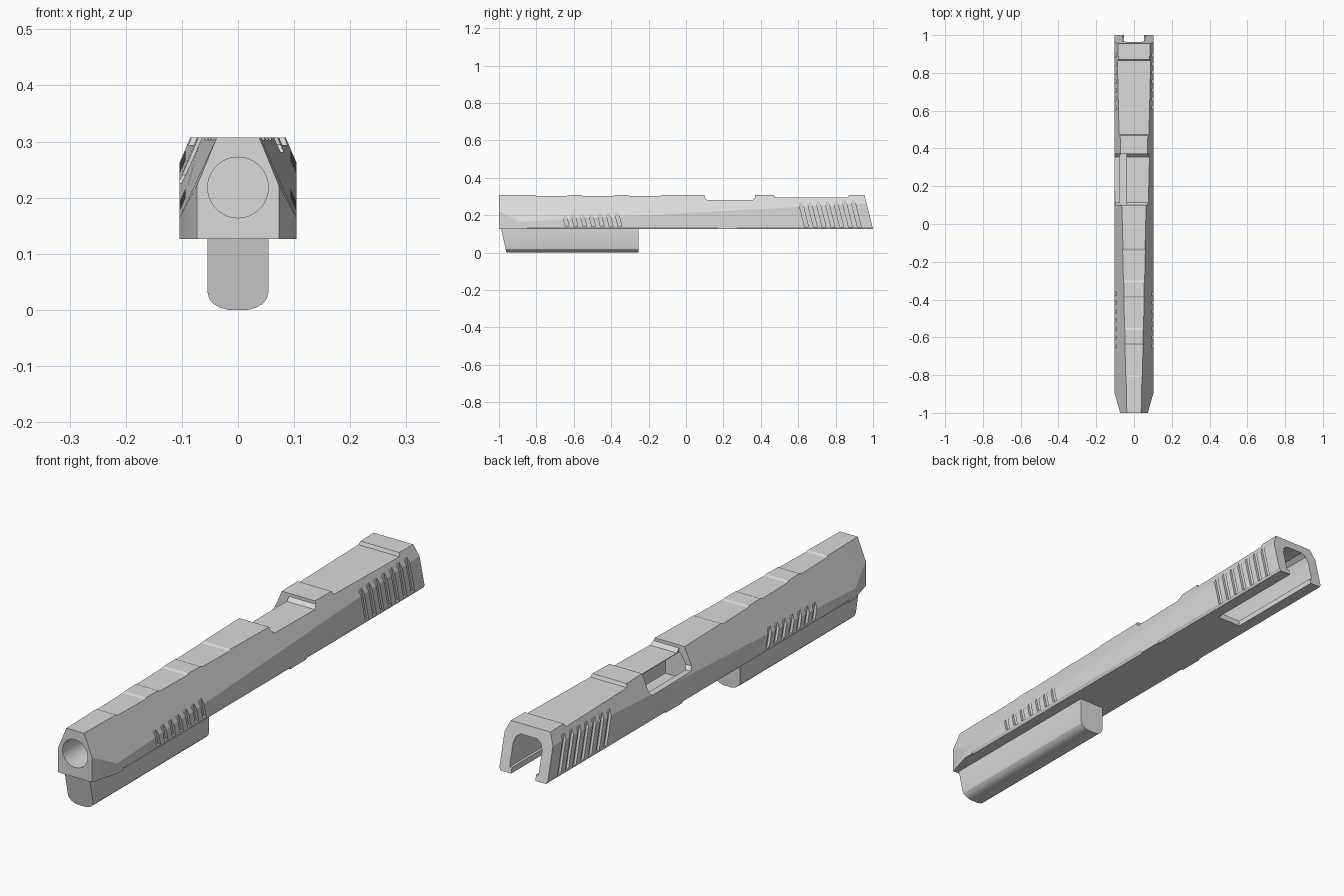
import bpy, bmesh, math
from mathutils import Vector

cube = bpy.data.objects.get("Cube")
if cube:
    bpy.data.objects.remove(cube, do_unlink=True)

grey = bpy.data.materials.new("satin_grey")
grey.use_nodes = True
COLOR = (0.7, 0.7, 0.7, 1)
grey.diffuse_color = COLOR
grey.node_tree.nodes["Principled BSDF"].inputs["Base Color"].default_value = COLOR


def loft(name, rings):
    """Closed solid through rings that share a point count."""
    bm = bmesh.new()
    loops = [[bm.verts.new(p) for p in ring] for ring in rings]
    n = len(loops[0])
    for a, b in zip(loops, loops[1:]):
        for i in range(n):
            j = (i + 1) % n
            bm.faces.new((a[i], a[j], b[j], b[i]))
    bm.faces.new(loops[0])
    bm.faces.new(loops[-1])
    bmesh.ops.recalc_face_normals(bm, faces=bm.faces)
    mesh = bpy.data.meshes.new(name)
    bm.to_mesh(mesh)
    bm.free()
    mesh.materials.append(grey)
    obj = bpy.data.objects.new(name, mesh)
    bpy.context.collection.objects.link(obj)
    return obj


def along_y(name, profile, y0, y1):
    return loft(name, [[(x, y, z) for x, z in profile] for y in (y0, y1)])


def along_x(name, profile, x0, x1):
    return loft(name, [[(x, y, z) for y, z in profile] for x in (x0, x1)])


def mirrored(half):
    return half + [(-x, z) for x, z in reversed(half)]


def carve(target, cutter):
    cutter.hide_render = True
    mod = target.modifiers.new("carve", 'BOOLEAN')
    mod.operation = 'DIFFERENCE'
    mod.solver = 'EXACT'
    mod.object = cutter
    bpy.context.view_layer.objects.active = target
    bpy.ops.object.modifier_apply(modifier=mod.name)
    bpy.data.objects.remove(cutter, do_unlink=True)


BASE, TOP = 0.126, 0.307


def section(y, side, shoulder, crown, slant=0.0):
    half = [(side, BASE), (side, shoulder), (crown, TOP)]
    return [(x, y - slant * (z - BASE), z) for x, z in mirrored(half)]


# Main body: tapered nose, chamfered shoulders, raked rear
body = loft("upper_body", [
    section(-1, 0.073, 0.222, 0.038),
    section(-0.89, 0.104, 0.165, 0.040),
    section(1, 0.104, 0.263, 0.085, slant=0.25),
])

# Shallow panels along the front top
for y0 in (-0.81, -0.56, -0.31):
    y1 = y0 + 0.18
    carve(body, along_x("panel_cutter", [
        (y0 - 0.01, 0.311), (y0 + 0.01, 0.303), (y1 - 0.01, 0.303), (y1 + 0.01, 0.311)], -0.2, 0.2))

# Recessed rear top panel
carve(body, along_x("recess_cutter", [
    (0.46, 0.33), (0.475, 0.294), (0.865, 0.294), (0.88, 0.33)], -0.2, 0.2))


# Side opening, cut deeper on the right
def opening(floor, x0, x1):
    carve(body, along_x("opening_cutter", [
        (0.1, 0.35), (0.1, floor + 0.014), (0.114, floor), (0.356, floor),
        (0.37, floor + 0.014), (0.37, 0.35)], x0, x1))


opening(0.281, -0.2, 0.2)
opening(0.226, -0.2, -0.04)

# Hollow under the opening
carve(body, along_y("chamber_cutter", [
    (-0.088, 0.142), (0.068, 0.142), (0.068, 0.25), (0.05, 0.278),
    (-0.045, 0.278), (-0.088, 0.21)], 0.03, 0.38))

# Rear channel with inward lips, open below and behind
carve(body, along_y("channel_cutter", mirrored([
    (0.062, 0.148), (0.062, 0.235), (0.054, 0.258), (0.036, 0.271)]), 0.3, 1.1))
carve(body, along_y("channel_slot_cutter", mirrored([
    (0.052, 0.1), (0.052, 0.16)]), 0.57, 1.1))

# Round hole in the nose
ring = [(0.054 * math.cos(math.tau * i / 48), 0.218 + 0.054 * math.sin(math.tau * i / 48))
        for i in range(48)]
carve(body, along_y("hole_cutter", ring, -1.1, -0.88))

# Mirrored side details: grip grooves and lower edge bevels
for s in (-1, 1):
    for start, low in ((-0.645, 0.14), (0.635, 0.136)):
        for i in range(7):
            y = start + i * 0.047
            lean = 0.25 * (0.32 - low)
            carve(body, along_x("groove_cutter", [
                (y, low), (y + 0.02, low),
                (y + 0.02 - lean, 0.32), (y - lean, 0.32)], s * 0.094, s * 0.15))
    for y0, y1 in ((-0.85, 0.17), (0.27, 1.1)):
        carve(body, along_y("edge_cutter", [
            (s * 0.096, 0.122), (s * 0.107, 0.144), (s * 0.12, 0.122)], y0, y1))

# Lower front housing with rounded underside and raked face
half = [(0.054, 0.13), (0.054, 0.030), (0.051, 0.019), (0.044, 0.011),
        (0.033, 0.005), (0.018, 0.001)]
profile = mirrored(half)
housing = loft("lower_housing", [
    [(x, -0.96 - 0.22 * z, z) for x, z in profile],
    [(x, -0.255, z) for x, z in profile],
])
for v in housing.data.vertices:
    v.co.z = max(0.0, v.co.z - 0.001) if v.co.z < 0.01 else v.co.z

# Smooth the curved surfaces while keeping hard edges
for obj in (body, housing):
    bpy.ops.object.select_all(action='DESELECT')
    obj.select_set(True)
    bpy.context.view_layer.objects.active = obj
    bpy.ops.object.shade_smooth_by_angle(angle=math.radians(20))
